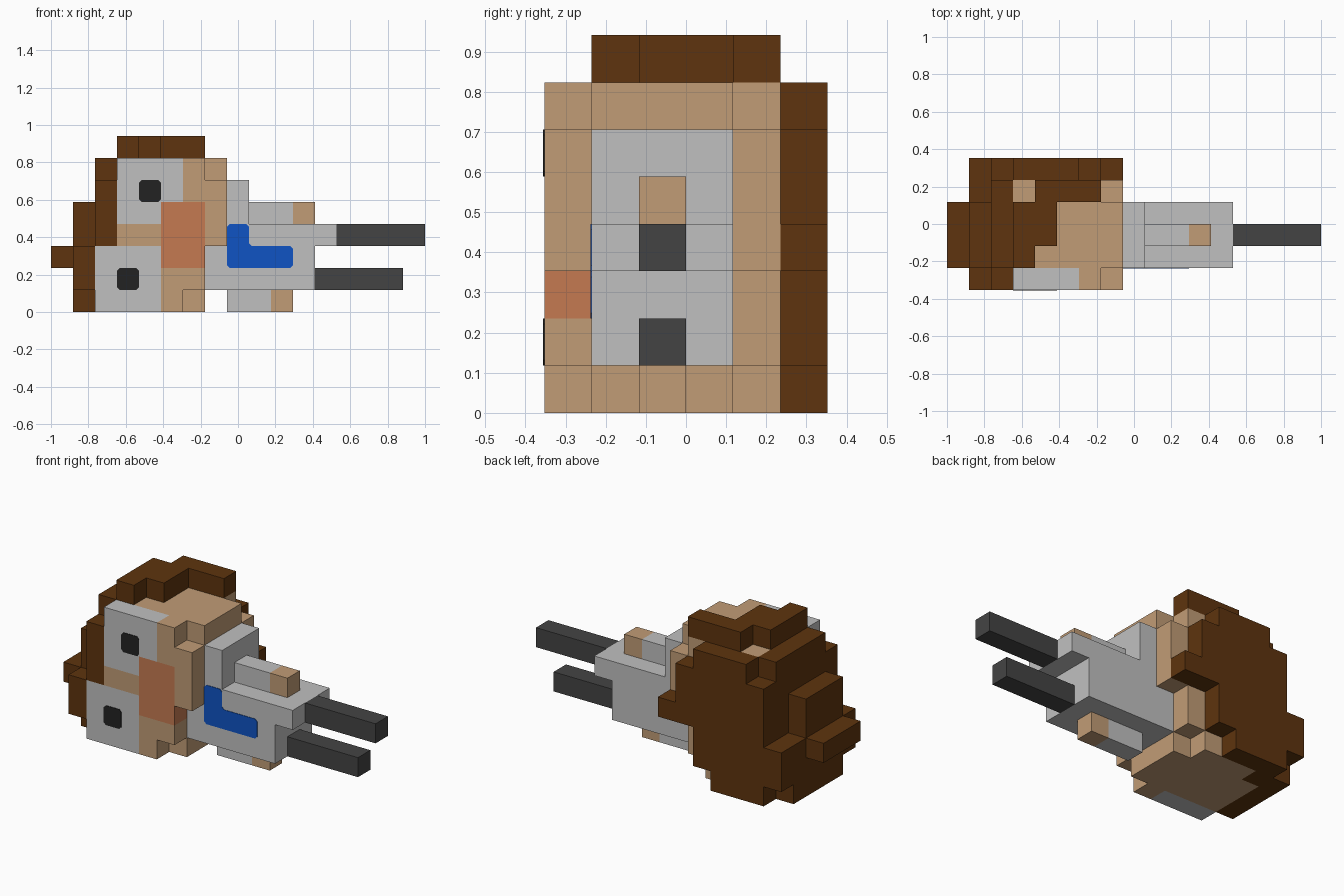
import bpy
import bmesh
from mathutils import Vector

if "Cube" in bpy.data.objects:
    bpy.data.objects.remove(bpy.data.objects["Cube"], do_unlink=True)

UNIT = 2 / 17
ORIGIN = Vector((-1, -3 * UNIT, 0))


def make_material(name, rgb):
    """Flat material from an 8-bit display colour."""
    linear = []
    for value in rgb:
        c = value / 255
        linear.append(c / 12.92 if c < 0.04045 else ((c + 0.055) / 1.055) ** 2.4)
    colour = (*linear, 1)
    mat = bpy.data.materials.new(name)
    mat.use_nodes = True
    mat.diffuse_color = colour
    shader = mat.node_tree.nodes["Principled BSDF"]
    shader.inputs["Base Color"].default_value = colour
    shader.inputs["Roughness"].default_value = 0.9
    return mat


TAN = make_material("tan", (193, 156, 118))
BROWN = make_material("brown", (94, 52, 14))
GREY = make_material("light grey", (192, 192, 192))
ORANGE = make_material("clay orange", (197, 122, 81))
BLUE = make_material("blue", (16, 84, 196))
DARK = make_material("dark grey", (68, 68, 68))
BLACK = make_material("near black", (34, 34, 34))

cells = {}      # grid cell -> part name
materials = {}  # part name -> material


def block(part, mat, x, y, z):
    """Fill a box of grid cells; later blocks replace earlier ones."""
    materials[part] = mat
    for i in range(*x):
        for j in range(*y):
            for k in range(*z):
                cells[i, j, k] = part


def link_object(name, bm, mat):
    mesh = bpy.data.meshes.new(name)
    bm.to_mesh(mesh)
    bm.free()
    mesh.materials.append(mat)
    obj = bpy.data.objects.new(name, mesh)
    bpy.context.collection.objects.link(obj)
    return obj


def build_part(part):
    """Outer faces of one part, merged into large flat panels."""
    bm = bmesh.new()
    for cell, owner in cells.items():
        if owner != part:
            continue
        centre = Vector(cell) + Vector((0.5, 0.5, 0.5))
        for axis in range(3):
            for sign in (-1, 1):
                normal = Vector((0, 0, 0))
                normal[axis] = sign
                beside = tuple(int(a + b) for a, b in zip(cell, normal))
                if beside in cells:
                    continue
                u = Vector((0, 0, 0))
                u[(axis + 1) % 3] = 0.5
                v = normal.cross(u)
                middle = centre + normal / 2
                corners = (-u - v, u - v, u + v, v - u)
                bm.faces.new([bm.verts.new(ORIGIN + UNIT * (middle + c))
                              for c in corners])
    bmesh.ops.remove_doubles(bm, verts=bm.verts, dist=0.001)
    bmesh.ops.dissolve_limit(bm, angle_limit=0.01, verts=bm.verts, edges=bm.edges)
    link_object(part, bm, materials[part])


def plate(name, mat, outline, row, cut=0.12):
    """Thin painted plate on the front of a grid row, corners clipped."""
    bm = bmesh.new()
    points = [Vector((x, row, z)) for x, z in outline]
    ring = []
    for n, p in enumerate(points):
        for q in (points[n - 1], points[(n + 1) % len(points)]):
            ring.append(p + (q - p).normalized() * cut)
    face = bm.faces.new([bm.verts.new(ORIGIN + UNIT * p) for p in ring])
    made = bmesh.ops.extrude_face_region(bm, geom=[face])["geom"]
    moved = [g for g in made if isinstance(g, bmesh.types.BMVert)]
    bmesh.ops.translate(bm, verts=moved, vec=(0, -0.003, 0))
    bmesh.ops.recalc_face_normals(bm, faces=bm.faces)
    link_object(name, bm, mat)


def rectangle(x0, x1, z0, z1):
    return [(x0, z0), (x1, z0), (x1, z1), (x0, z1)]


# Head: lower and upper halves, offset by one cell, with clipped corners
block("head", TAN, (1, 7), (1, 4), (0, 3))
block("head", TAN, (1, 7), (0, 5), (1, 3))
block("head", TAN, (2, 6), (0, 5), (0, 1))
block("head", TAN, (2, 8), (0, 5), (3, 6))
block("head", TAN, (3, 7), (0, 5), (6, 7))
block("head", TAN, (2, 8), (1, 4), (3, 7))

# Hair: crown side
block("hair", BROWN, (1, 2), (1, 5), (0, 1))
block("hair", BROWN, (1, 2), (0, 6), (1, 3))
block("hair", BROWN, (1, 2), (1, 4), (3, 5))
block("hair", BROWN, (2, 3), (0, 6), (3, 6))
block("hair", BROWN, (2, 3), (1, 5), (6, 7))
block("hair", BROWN, (0, 1), (1, 4), (2, 3))
# Hair: back of the head, row by row
back_rows = [(2, 5), (1, 6), (1, 6), (2, 8), (2, 7), (2, 7), (3, 6)]
for level, span in enumerate(back_rows):
    block("hair", BROWN, span, (5, 6), (level, level + 1))
block("hair", BROWN, (2, 3), (4, 5), (0, 1))
# Hair: stepped tuft on the upper side
for span, rows in [((3, 4), (1, 2)), ((3, 5), (2, 4)), ((4, 7), (4, 5))]:
    block("hair", BROWN, span, rows, (7, 8))

# Face patches and muzzle
block("face_patch_right", GREY, (2, 5), (0, 1), (0, 3))
block("face_patch_left", GREY, (3, 6), (0, 1), (4, 7))
block("face_patch_left", GREY, (5, 6), (0, 1), (5, 7))
block("muzzle", ORANGE, (5, 7), (0, 1), (2, 5))

# Body
block("body", GREY, (7, 12), (1, 4), (1, 3))
block("body", GREY, (8, 13), (1, 4), (3, 4))
block("body", GREY, (8, 9), (1, 4), (4, 6))

# Limbs: sleeve, hand and leg for each side
for side, start, arm_level, hip, leg_level in [("left", 9, 4, 13, 3),
                                               ("right", 8, 0, 12, 1)]:
    arm_z = (arm_level, arm_level + 1)
    block("sleeve_" + side, GREY, (start, start + 2), (2, 3), arm_z)
    block("hand_" + side, TAN, (start + 2, start + 3), (2, 3), arm_z)
    block("leg_" + side, DARK, (hip, hip + 4), (2, 3), (leg_level, leg_level + 1))

for part_name in materials:
    build_part(part_name)

# Painted eyes and chest mark
plate("eye_left", BLACK, rectangle(4, 5, 5, 6), 0)
plate("eye_right", BLACK, rectangle(3, 4, 1, 2), 0)
plate("chest_mark", BLUE, [(8, 2), (11, 2), (11, 3), (9, 3), (9, 4), (8, 4)], 1)
